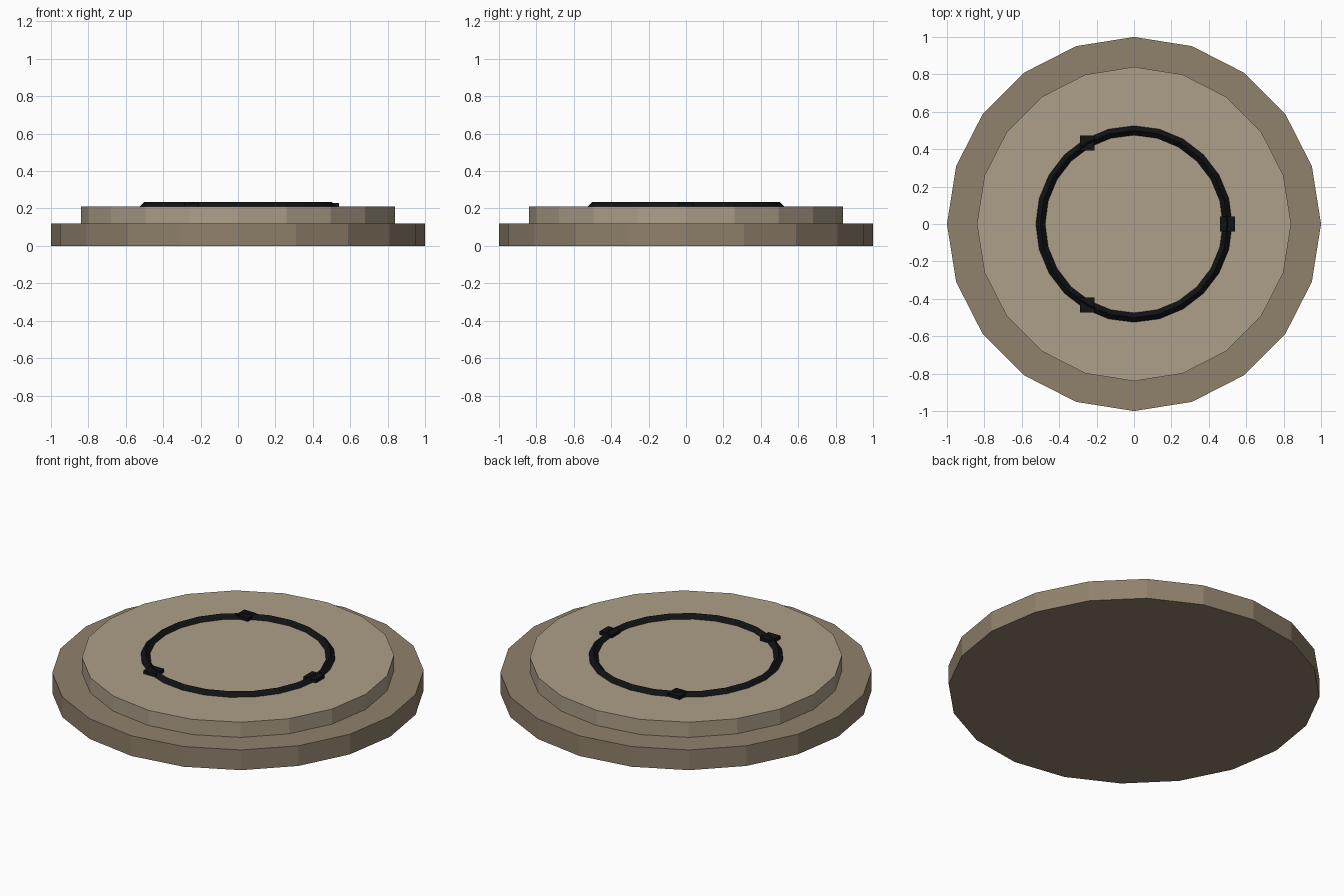
import bpy
from math import cos, sin, tau

if "Cube" in bpy.data.objects:
    bpy.data.objects.remove(bpy.data.objects["Cube"])


def material(name, rgb):
    m = bpy.data.materials.new(name)
    m.diffuse_color = (*rgb, 1)
    m.use_nodes = True
    m.node_tree.nodes["Principled BSDF"].inputs["Base Color"].default_value = m.diffuse_color
    return m


BROWN = material("dark_stone", (0.28, 0.22, 0.15))
TAN = material("light_stone", (0.42, 0.35, 0.25))
BLACK = material("black_inlay", (0.005, 0.006, 0.007))


def finish(name, mat):
    ob = bpy.context.object
    ob.name = name
    ob.data.materials.append(mat)
    return ob


def disc(name, radius, z0, z1, mat):
    bpy.ops.mesh.primitive_cylinder_add(vertices=20, radius=radius, depth=z1 - z0,
                                        location=(0, 0, (z0 + z1) / 2))
    return finish(name, mat)


# Two stepped 20-sided discs
disc("lower_step", 1.0, 0, 0.12, BROWN)
disc("upper_step", 0.84, 0.12, 0.21, TAN)

# Diamond-section ring half sunk into the top
bpy.ops.mesh.primitive_torus_add(major_segments=24, minor_segments=4,
                                 major_radius=0.5, minor_radius=0.025,
                                 location=(0, 0, 0.21))
finish("inlay_ring", BLACK)

# Three square studs spaced around the ring
for i in range(3):
    a = tau * i / 3
    bpy.ops.mesh.primitive_cube_add(size=1, location=(0.5 * cos(a), 0.5 * sin(a), 0.21))
    stud = finish(f"ring_stud_{i + 1}", BLACK)
    stud.scale = (0.08, 0.08, 0.04)
